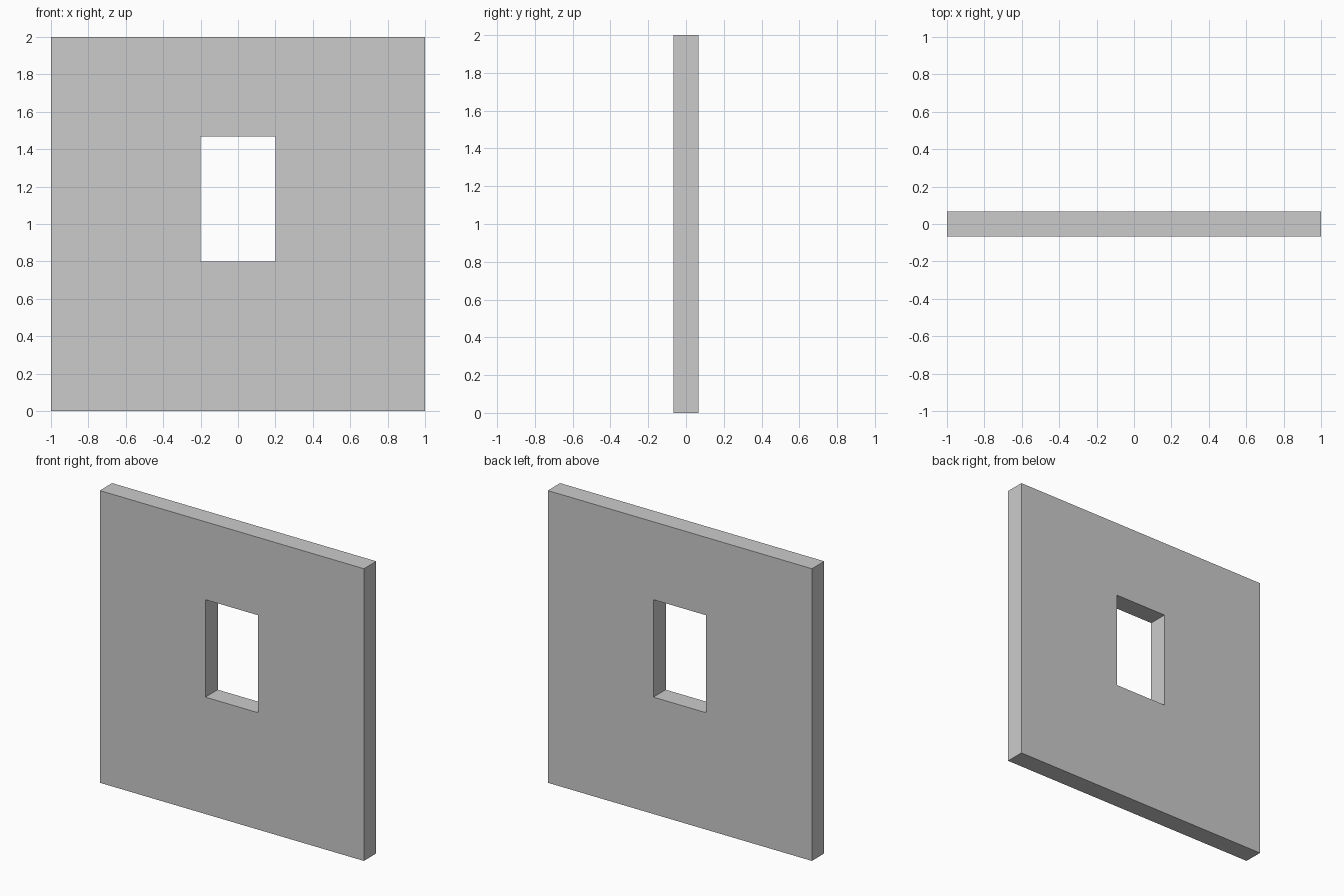
import bpy, bmesh

if "Cube" in bpy.data.objects:
    bpy.data.objects.remove(bpy.data.objects["Cube"])

HALF_T = 0.0667  # half the wall thickness


def rectangle(x, z0, z1):
    return [(-x, z0), (x, z0), (x, z1), (-x, z1)]


# Wall panel with a rectangular window opening
outer = rectangle(1.0, 0.0, 2.0)
inner = rectangle(0.2, 0.8, 1.467)

bm = bmesh.new()


def ring(points, y):
    return [bm.verts.new((x, y, z)) for x, z in points]


# Loops in order: front outer, front opening, back opening, back outer
loops = [ring(outer, -HALF_T), ring(inner, -HALF_T),
         ring(inner, HALF_T), ring(outer, HALF_T)]

# Bridge each loop to the next, closing back to the first
for k in range(4):
    a, b = loops[k], loops[(k + 1) % 4]
    for i in range(4):
        j = (i + 1) % 4
        bm.faces.new((a[i], a[j], b[j], b[i]))

bmesh.ops.recalc_face_normals(bm, faces=bm.faces)
mesh = bpy.data.meshes.new("window_wall")
bm.to_mesh(mesh)
bm.free()
wall = bpy.data.objects.new("window_wall", mesh)
bpy.context.collection.objects.link(wall)
